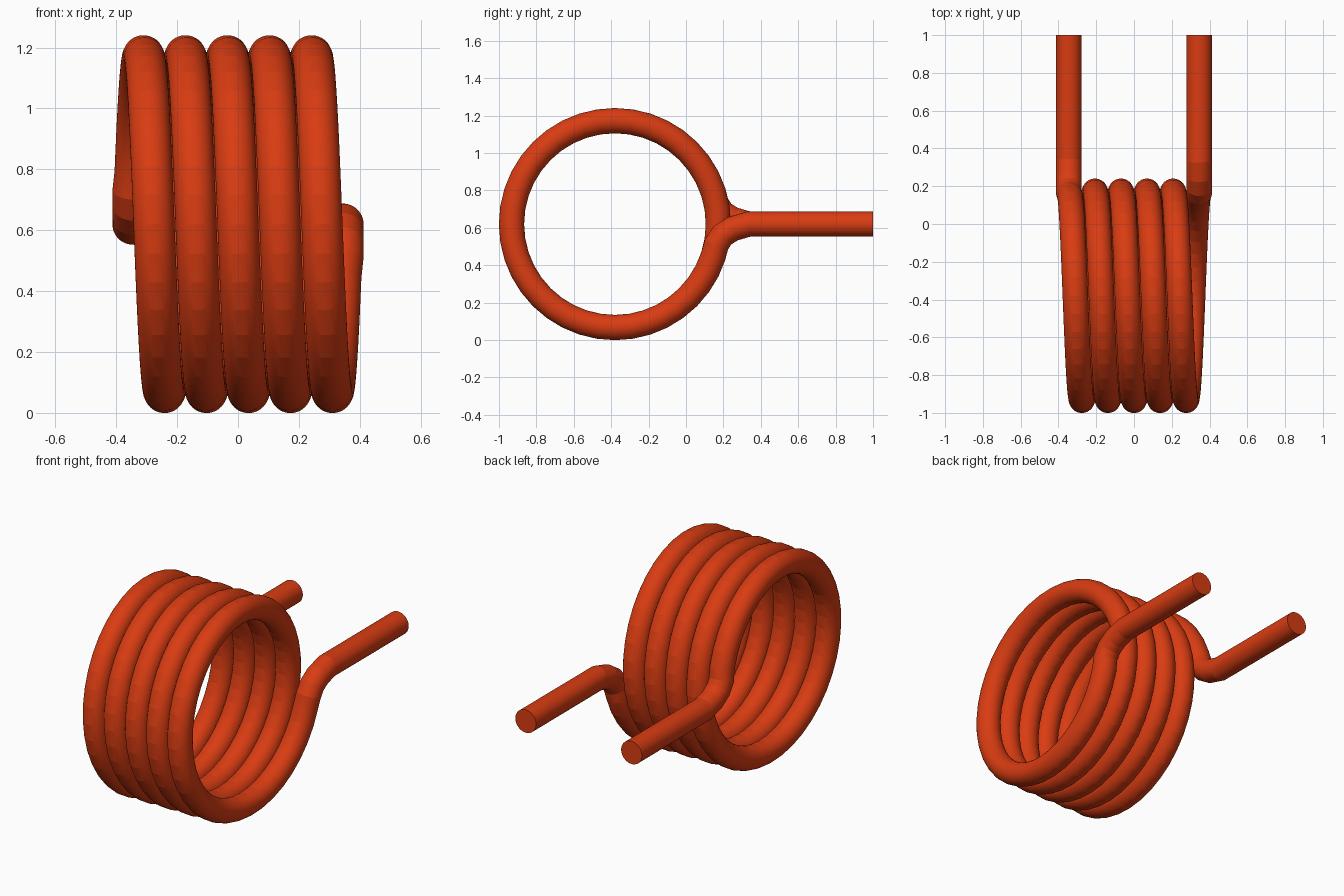
import bpy
import math

cube = bpy.data.objects.get("Cube")
if cube:
    bpy.data.objects.remove(cube, do_unlink=True)

# Main dimensions
WIRE = 0.0675            # wire radius
RADIUS = 0.553           # coil centreline radius
CY, CZ = -0.38, 0.62     # coil axis
TURNS, STEPS = 5, 40     # turns, segments per turn
PITCH = 0.138
HALF = TURNS * PITCH / 2

# Bend from the coil into a straight leg: (y, drop below the leg axis)
LEG = [(0.163, 0.108), (0.195, 0.06), (0.25, 0.025), (0.335, 0.0), (1.0, 0.0)]


def coil_point(k):
    t = 2 * math.pi * k / STEPS
    return (-HALF + PITCH * k / STEPS,
            CY + RADIUS * math.cos(t),
            CZ + RADIUS * math.sin(t))


def leg_points(side):
    return [(side * HALF, y, CZ - side * d) for y, d in LEG]


# Wire path: one leg, the helix, the other leg
path = leg_points(-1)[::-1]
path += [coil_point(k) for k in range(2, TURNS * STEPS - 1)]
path += leg_points(1)

curve = bpy.data.curves.new("torsion_spring", "CURVE")
curve.dimensions = "3D"
curve.bevel_depth = WIRE
curve.bevel_resolution = 22
curve.use_fill_caps = True
spline = curve.splines.new("POLY")
spline.points.add(len(path) - 1)
for point, co in zip(spline.points, path):
    point.co = (*co, 1)

# Painted steel
paint = bpy.data.materials.new("orange_red")
paint.use_nodes = True
colour = (0.69, 0.045, 0.006, 1)
paint.diffuse_color = colour
paint.node_tree.nodes["Principled BSDF"].inputs["Base Color"].default_value = colour
curve.materials.append(paint)

spring = bpy.data.objects.new("torsion_spring", curve)
bpy.context.collection.objects.link(spring)
bpy.ops.object.select_all(action="DESELECT")
spring.select_set(True)
bpy.context.view_layer.objects.active = spring
bpy.ops.object.convert(target="MESH")

# Smooth around the wire, faceted along the bends
bpy.ops.object.shade_smooth_by_angle(angle=math.radians(8.2))
